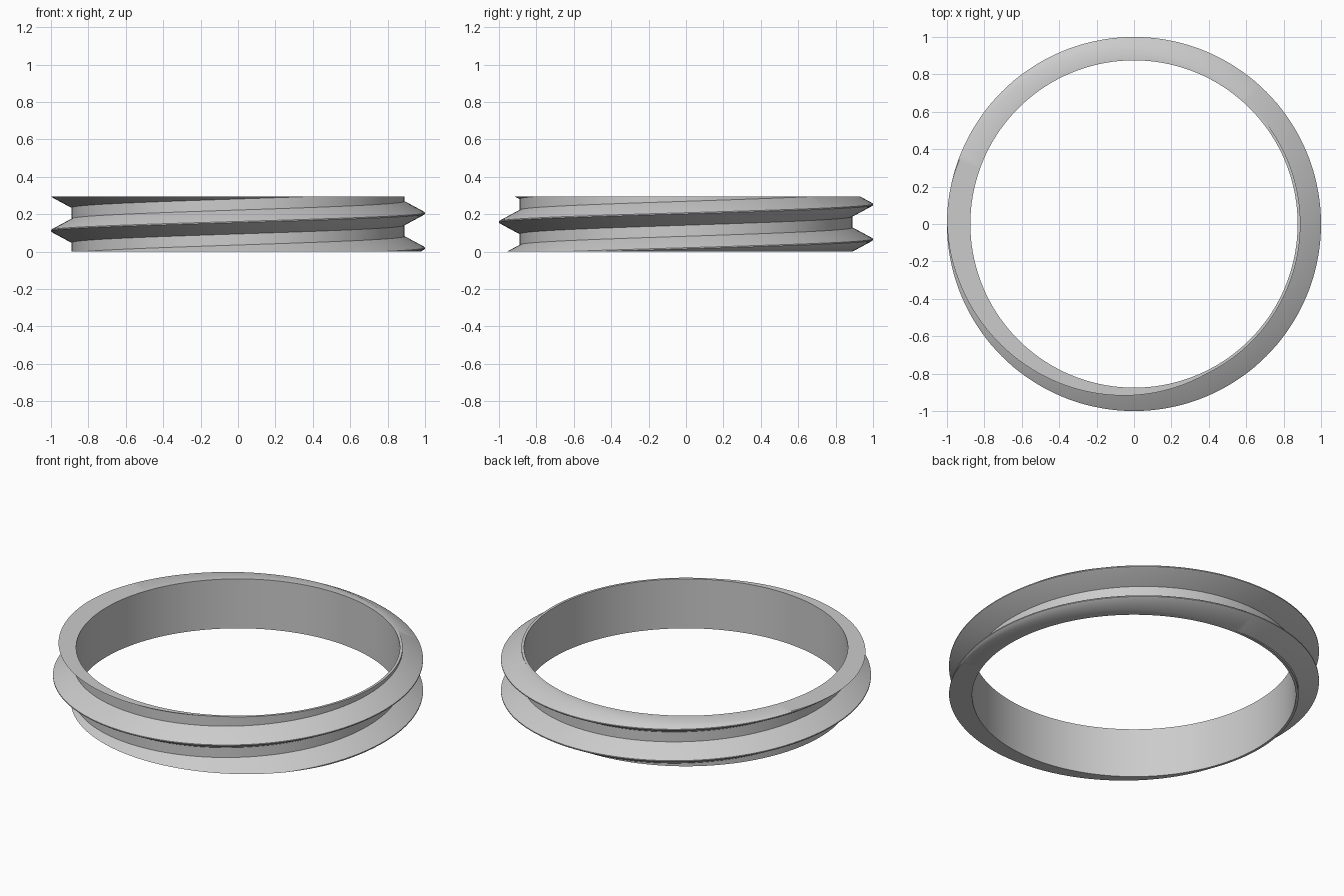
import bpy, bmesh, math

cube = bpy.data.objects.get("Cube")
if cube:
    bpy.data.objects.remove(cube, do_unlink=True)

HEIGHT, PITCH, START = 0.295, 0.187, 0.018
INNER, ROOT, CREST = 0.875, 0.89, 1.0
SEGMENTS = 144

# One thread tooth: (height offset from the crest, radius)
TOOTH = [(-0.064, ROOT), (-0.009, CREST - 0.008), (-0.003, CREST),
         (0.003, CREST), (0.009, CREST - 0.008), (0.064, ROOT)]


def thread_radius(offset):
    """Radius of the thread at a height offset from the nearest crest."""
    offset = (offset + PITCH / 2) % PITCH - PITCH / 2
    for (z0, r0), (z1, r1) in zip(TOOTH, TOOTH[1:]):
        if z0 <= offset <= z1:
            return r0 + (r1 - r0) * (offset - z0) / (z1 - z0)
    return ROOT


def section(turn):
    """Closed wall section, with the helical thread trimmed flat at both ends."""
    crest = START + PITCH * turn
    points = [(INNER, 0.0)]
    for k in range(-3, 4):
        for offset, _ in TOOTH:
            z = min(max(crest + k * PITCH + offset, 0.0), HEIGHT)
            points.append((thread_radius(z - crest), z))
    points.append((INNER, HEIGHT))
    return points


# Threaded ring swept around the vertical axis
bm = bmesh.new()
columns = []
for i in range(SEGMENTS + 1):
    angle = math.tau * (i % SEGMENTS) / SEGMENTS
    columns.append([bm.verts.new((r * math.cos(angle), r * math.sin(angle), z))
                    for r, z in section(i / SEGMENTS)])
for a, b in zip(columns, columns[1:]):
    for j in range(len(a)):
        k = (j + 1) % len(a)
        bm.faces.new((a[j], b[j], b[k], a[k]))
bmesh.ops.remove_doubles(bm, verts=bm.verts, dist=0.00005)
bmesh.ops.recalc_face_normals(bm, faces=bm.faces)

mesh = bpy.data.meshes.new("threaded_ring")
bm.to_mesh(mesh)
bm.free()
ring = bpy.data.objects.new("threaded_ring", mesh)
bpy.context.collection.objects.link(ring)

# Plain grey material
grey = bpy.data.materials.new("light_grey")
grey.use_nodes = True
colour = (0.6, 0.6, 0.6, 1.0)
grey.diffuse_color = colour
grey.node_tree.nodes["Principled BSDF"].inputs["Base Color"].default_value = colour
mesh.materials.append(grey)

# Smooth walls with crisp thread edges
bpy.ops.object.select_all(action="DESELECT")
ring.select_set(True)
bpy.context.view_layer.objects.active = ring
bpy.ops.object.shade_smooth_by_angle(angle=math.radians(35))
